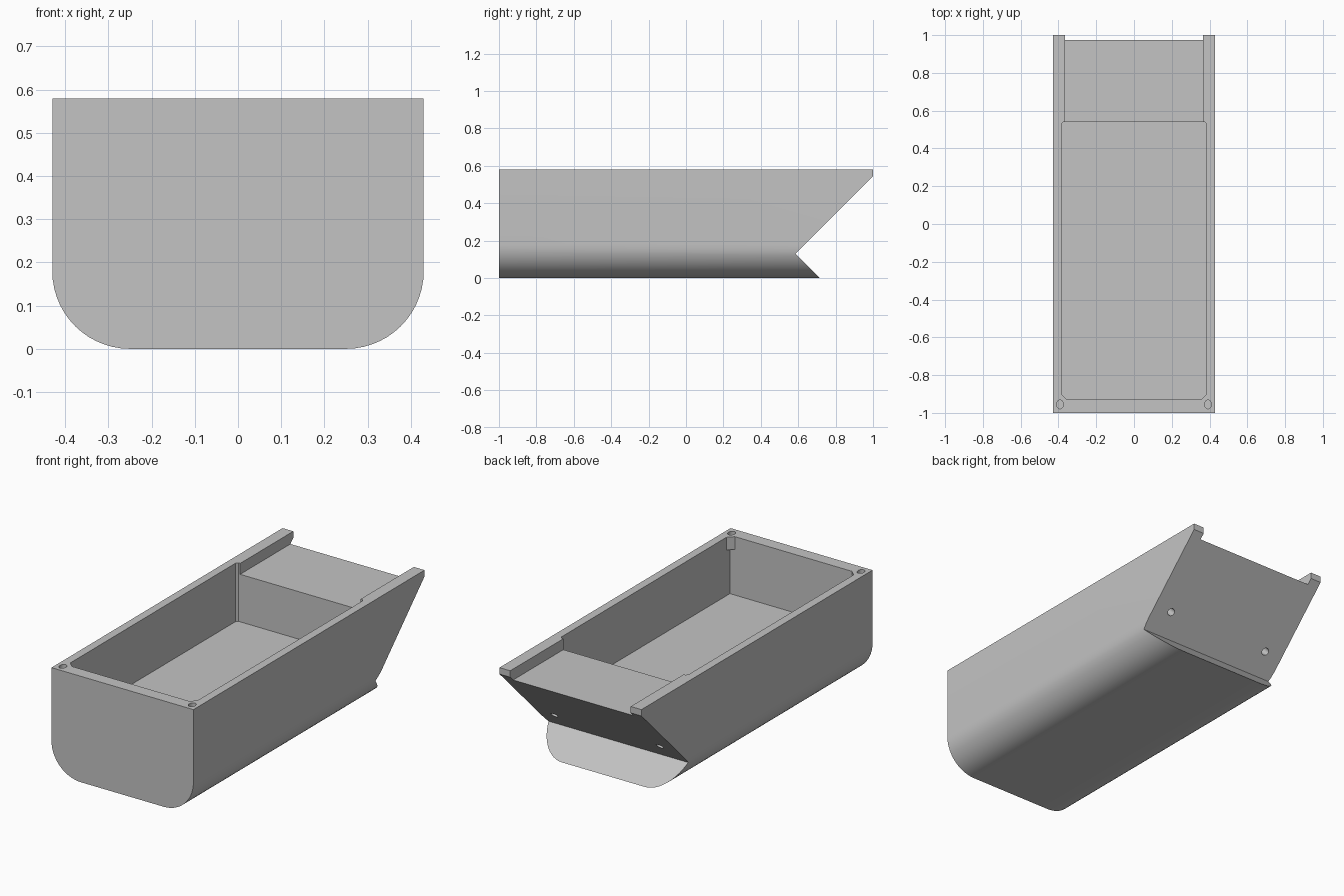
import bpy, bmesh, math
from mathutils import Matrix, Vector

cube = bpy.data.objects.get("Cube")
if cube:
    bpy.data.objects.remove(cube, do_unlink=True)

grey = bpy.data.materials.new("plain grey")
grey.use_nodes = True
colour = (0.55, 0.55, 0.55, 1)
grey.diffuse_color = colour
grey.node_tree.nodes["Principled BSDF"].inputs["Base Color"].default_value = colour

# Directions of the two profile coordinates and the extrusion, per axis
FRAMES = {"X": ("YZX"), "Y": ("XZY"), "Z": ("XYZ")}


def finish(name, bm):
    bmesh.ops.recalc_face_normals(bm, faces=bm.faces)
    mesh = bpy.data.meshes.new(name)
    bm.to_mesh(mesh)
    bm.free()
    mesh.materials.append(grey)
    obj = bpy.data.objects.new(name, mesh)
    bpy.context.collection.objects.link(obj)
    return obj


def prism(name, profile, axis, low, high):
    """Extrude a closed profile along an axis from low to high."""
    bm = bmesh.new()
    verts = []
    for a, b in profile:
        place = dict(zip(FRAMES[axis], (a, b, low)))
        verts.append(bm.verts.new([place[k] for k in "XYZ"]))
    face = bm.faces.new(verts)
    out = bmesh.ops.extrude_face_region(bm, geom=[face])
    shift = Vector([high - low if k == axis else 0 for k in "XYZ"])
    bmesh.ops.translate(bm, vec=shift,
                        verts=[g for g in out["geom"] if isinstance(g, bmesh.types.BMVert)])
    return finish(name, bm)


def rod(name, centre, radius, depth, stretch=1, tilt=0):
    """Round cutter, optionally oval along y and tilted about x."""
    bm = bmesh.new()
    bmesh.ops.create_cone(bm, cap_ends=True, segments=24, radius1=radius,
                          radius2=radius, depth=depth)
    bm.transform(Matrix.Translation(centre) @ Matrix.Rotation(tilt, 4, "X")
                 @ Matrix.Diagonal((1, stretch, 1, 1)))
    return finish(name, bm)


def cut(target, cutter):
    cutter.hide_render = True
    mod = target.modifiers.new("cut", "BOOLEAN")
    mod.operation = "DIFFERENCE"
    mod.solver = "EXACT"
    mod.object = cutter
    bpy.context.view_layer.objects.active = target
    bpy.ops.object.modifier_apply(modifier=mod.name)
    bpy.data.objects.remove(cutter, do_unlink=True)


# Hull: flat sides with rounded lower edges
W, H, R = 0.43, 0.58, 0.18
section = [(-W, H)]
for side in (-1, 1):
    arc = [math.radians(90 * i / 14) for i in range(15)]
    if side == 1:
        arc.reverse()
    section += [(side * (W - R + R * math.cos(t)), R - R * math.sin(t)) for t in arc]
section.append((W, H))
hull = prism("hull", section, "Y", -1, 1)

# Rear notch with the sloping overhang
cut(hull, prism("notch_cutter", [(0.585, 0.13), (1.2, 0.745), (1.2, -0.485)], "X", -0.6, 0.6))

# Main cavity, with chamfered corner bosses near the rim
C, FRONT, BACK, K, S = 0.385, -0.93, 0.54, 0.03, 0.01
rear = [(C, BACK - S), (C - S, BACK), (S - C, BACK), (-C, BACK - S)]
cut(hull, prism("cavity_cutter", [(-C, FRONT), (C, FRONT)] + rear, "Z", 0.26, 0.51))
cut(hull, prism("rim_cutter", [(-C, FRONT + K), (K - C, FRONT), (C - K, FRONT), (C, FRONT + K)]
                + rear, "Z", 0.5, 0.7))

# Lowered shelf between the rear rails
G = 0.365
cut(hull, prism("shelf_cutter", [(-G, 0.45), (G, 0.45), (G, 1.1), (-G, 1.1)], "Z", 0.52, 0.7))

# Screw holes in the front rim and the rear slope
for side in (-1, 1):
    cut(hull, rod("rim_hole_cutter", (side * 0.392, -0.955, H), 0.018, 0.16, stretch=1.3))
    cut(hull, rod("slope_hole_cutter", (side * 0.32, 0.683, 0.228), 0.02, 0.12,
                  tilt=math.radians(45)))

bpy.ops.object.select_all(action="DESELECT")
hull.select_set(True)
bpy.context.view_layer.objects.active = hull
bpy.ops.object.shade_smooth_by_angle(angle=math.radians(25))
